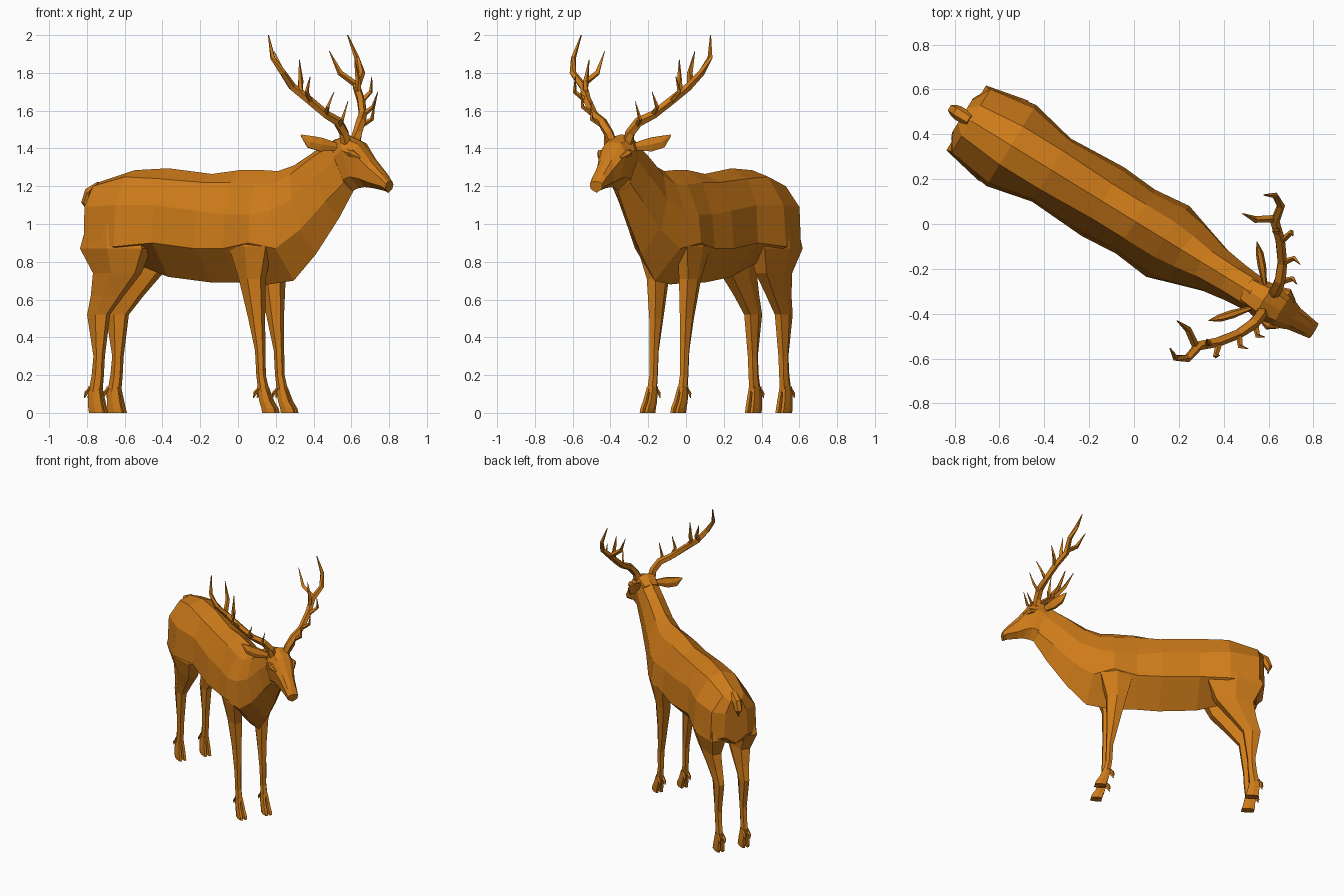
import bpy, bmesh, math
from mathutils import Vector

# Modelled along local +x (head) with +y as the animal's left, then turned in plan
TURN = math.radians(-31.5)
PLACE = (0.0065, 0.0107, 0)
mat = bpy.data.materials.new("tan_hide")
mat.diffuse_color = (0.62, 0.2, 0.01, 1)


def loft(bm, rings):
    rows = [[bm.verts.new(p) for p in r] for r in rings]
    n = len(rows[0])
    for a, b in zip(rows, rows[1:]):
        for i in range(n):
            j = (i + 1) % n
            bm.faces.new((a[i], a[j], b[j], b[i]))
    bm.faces.new(rows[0])
    bm.faces.new(rows[-1])


def make(name, lofts, mirror=False):
    bm = bmesh.new()
    for rings in lofts:
        loft(bm, rings)
    bmesh.ops.recalc_face_normals(bm, faces=bm.faces)
    me = bpy.data.meshes.new(name)
    bm.to_mesh(me)
    bm.free()
    me.materials.append(mat)
    ob = bpy.data.objects.new(name, me)
    bpy.context.collection.objects.link(ob)
    ob.rotation_euler.z = TURN
    ob.location = PLACE
    if mirror:
        m = ob.modifiers.new("mirror", 'MIRROR')
        m.use_axis = (False, True, False)
        m.use_mirror_merge = False
    return ob


def section(u, t, zr, *rest):
    """Eight-sided ring: ridge, three side points mirrored, belly; t leans it forward."""
    side = [(rest[i], rest[i + 1]) for i in (0, 2, 4)]
    pts = [(0, zr)] + side + [(0, rest[6])] + [(-v, z) for v, z in reversed(side)]
    return [Vector((u + t * (zr - z), v, z)) for v, z in pts]


def tube(path, n=5, flat=1.0):
    """Tapered tube through (x, y, z, radius) points."""
    pts = [Vector(p[:3]) for p in path]
    rings = []
    for i, p in enumerate(pts):
        d = (pts[min(i + 1, len(pts) - 1)] - pts[max(i - 1, 0)]).normalized()
        a = d.cross(Vector((0, 0, 1)))
        if a.length < 0.1:
            a = Vector((0, 1, 0))
        a.normalize()
        b = a.cross(d)
        r = path[i][3]
        rings.append([p + a * (r * flat * math.cos(k * math.tau / n))
                      + b * (r * math.sin(k * math.tau / n)) for k in range(n)])
    return rings


def limb(rows):
    """Six-sided rings from (z, back, front, side, half width)."""
    hexa = [(-1, .55), (0, 1), (1, .55), (1, -.55), (0, -1), (-1, -.55)]
    return [[Vector(((b + f) / 2 + (f - b) / 2 * h, v + w * k, z)) for h, k in hexa]
            for z, b, f, v, w in rows]


# Trunk and neck
make("body", [[section(*s) for s in (
    (-.905, 0, 1.19, .04, 1.17, .08, 1.08, .09, .90, .84),
    (-.86, 0, 1.225, .08, 1.2, .165, 1.09, .175, .87, .82),
    (-.65, 0, 1.285, .10, 1.25, .195, 1.10, .212, .88, .79),
    (-.44, 0, 1.295, .10, 1.24, .155, 1.10, .165, .90, .72),
    (-.17, 0, 1.265, .09, 1.22, .165, 1.07, .18, .87, .69),
    (.0, 0, 1.285, .09, 1.22, .15, 1.05, .167, .87, .69),
    (.15, .05, 1.285, .09, 1.21, .165, 1.05, .185, .9, .68),
    (.24, .17, 1.28, .08, 1.21, .145, 1.07, .14, .87, .70),
    (.34, .29, 1.31, .065, 1.26, .11, 1.13, .10, .97, .84),
    (.47, .42, 1.385, .06, 1.35, .09, 1.25, .075, 1.12, 1.03),
    (.60, .38, 1.45, .06, 1.42, .08, 1.34, .06, 1.22, 1.17))]])

# Head
make("head", [[section(*s) for s in (
    (.57, .45, 1.435, .05, 1.42, .075, 1.34, .06, 1.23, 1.17),
    (.67, .25, 1.475, .06, 1.46, .09, 1.39, .065, 1.25, 1.19),
    (.76, .08, 1.435, .05, 1.425, .082, 1.37, .055, 1.24, 1.195),
    (.83, 0, 1.35, .035, 1.34, .055, 1.30, .045, 1.22, 1.19),
    (.905, 0, 1.27, .03, 1.262, .043, 1.24, .04, 1.2, 1.175),
    (.937, -.2, 1.225, .025, 1.222, .038, 1.21, .035, 1.185, 1.165))]])

# Eyes under brow ridges
make("eyes", [tube([(.70, .078, 1.385, .01), (.745, .084, 1.375, .022),
                    (.79, .066, 1.35, .008)], 6)], True)

# Ears
make("ears", [tube([(.64, .06, 1.41, .022), (.585, .125, 1.42, .042),
                    (.545, .17, 1.435, .038), (.51, .205, 1.47, .005)], 6, .45)], True)

# Antlers: curved beam with five tines
beam = [(.69, .05, 1.43, .03), (.694, .066, 1.48, .027), (.685, .114, 1.54, .027),
        (.652, .187, 1.58, .023), (.591, .267, 1.66, .023), (.529, .325, 1.725, .022),
        (.516, .40, 1.80, .018), (.469, .425, 1.88, .014), (.427, .401, 2.0, .003)]
tines = [[(.53, .34, 1.73, .017), (.45, .287, 1.80, .015), (.388, .28, 1.915, .002)],
         [(.56, .295, 1.69, .016), (.56, .29, 1.76, .014), (.545, .28, 1.87, .002)],
         [(.60, .262, 1.65, .015), (.618, .325, 1.70, .011), (.632, .312, 1.78, .002)],
         [(.655, .187, 1.58, .015), (.69, .231, 1.62, .011), (.725, .221, 1.70, .002)],
         [(.687, .105, 1.52, .016), (.732, .15, 1.555, .011), (.76, .138, 1.65, .002)]]
make("antlers", [tube(beam)] + [tube(t, 4) for t in tines], True)

# Tail
make("tail", [tube([(-.86, 0, 1.20, .03), (-.925, 0, 1.165, .033),
                    (-.95, 0, 1.11, .027), (-.945, 0, 1.065, .008)], 6)])


def toes(bt, ft, b0, f0):
    """Split hoof of two toes and two dewclaws."""
    parts = []
    for s in (-1, 1):
        parts.append(limb([(.14, bt, ft, .095 + s * .011, .013),
                           (.06, (bt + b0) / 2, (ft + f0) / 2, .095 + s * .015, .016),
                           (.025, b0 - .004, f0 - .008, .095 + s * .016, .016),
                           (0, b0, f0, .095 + s * .016, .015)]))
        parts.append(tube([(bt + .015, .095 + s * .014, .13, .012),
                           (bt - .012, .095 + s * .018, .105, .011),
                           (bt - .022, .095 + s * .018, .08, .003)], 4))
    return parts


# Front legs
make("front_legs", [limb([(1.0, .06, .24, .11, .045), (.88, .03, .26, .125, .058),
                          (.71, .075, .21, .10, .05), (.5, .125, .208, .095, .033),
                          (.33, .165, .212, .095, .026), (.2, .172, .216, .095, .023),
                          (.11, .185, .238, .095, .026)])] + toes(.18, .23, .215, .295), True)

# Hind legs
make("hind_legs", [limb([(1.0, -.85, -.55, .11, .085), (.87, -.885, -.50, .12, .09),
                         (.74, -.82, -.56, .11, .062), (.62, -.845, -.67, .10, .045),
                         (.52, -.875, -.755, .095, .034), (.3, -.838, -.785, .095, .027),
                         (.2, -.85, -.79, .095, .024),
                         (.11, -.868, -.80, .095, .027)])] + toes(-.87, -.803, -.86, -.77), True)
